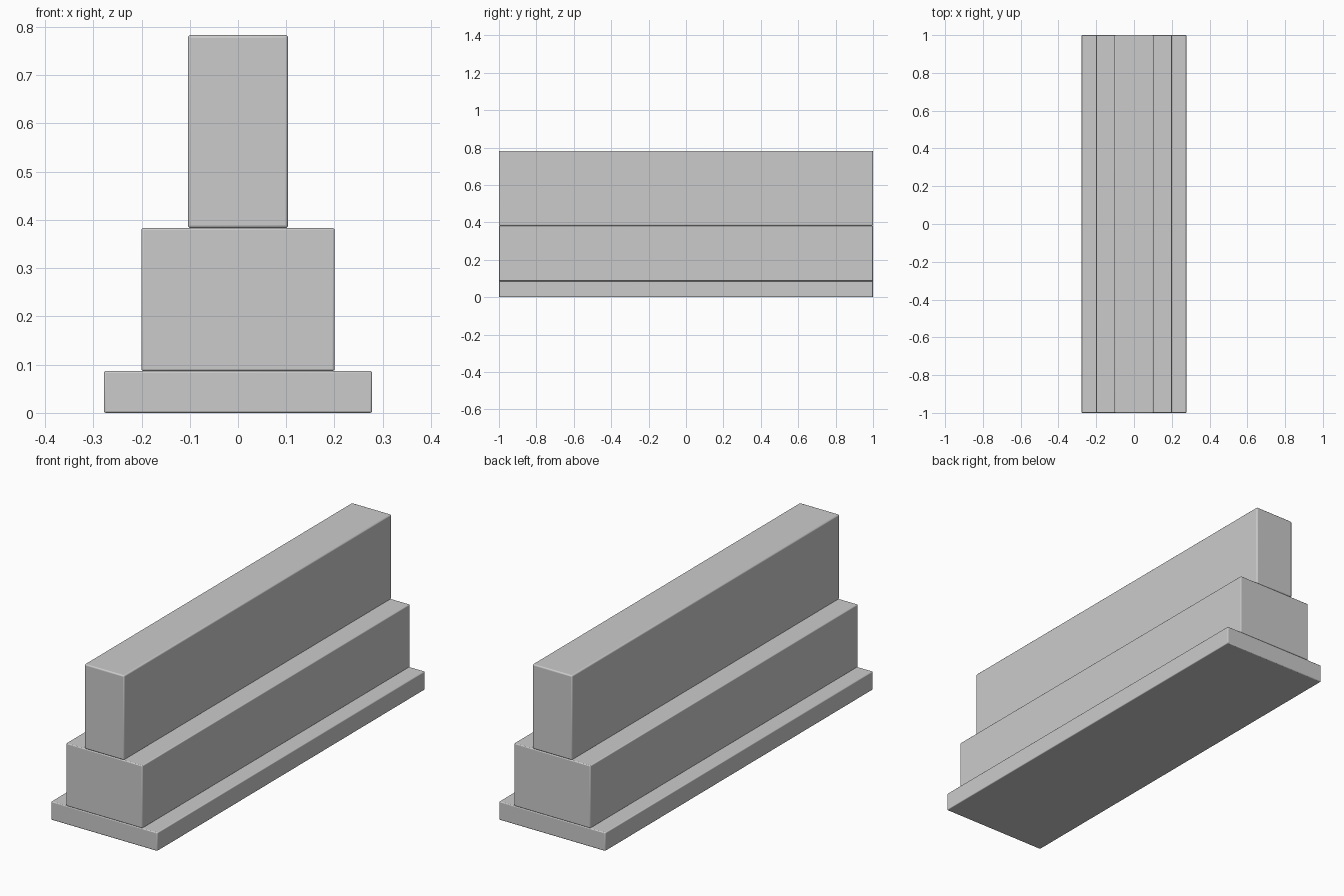
import bpy

if "Cube" in bpy.data.objects:
    bpy.data.objects.remove(bpy.data.objects["Cube"])


def slab(name, half_width, z0, z1, bevel):
    """Full-length block with softly rounded edges."""
    bpy.ops.mesh.primitive_cube_add(size=1, location=(0, 0, (z0 + z1) / 2))
    ob = bpy.context.object
    ob.name = name
    ob.scale = (half_width * 2, 2, z1 - z0)
    bpy.ops.object.transform_apply(location=False, rotation=False, scale=True)
    mod = ob.modifiers.new("rounded_edges", 'BEVEL')
    mod.width = bevel
    mod.segments = 3
    bpy.ops.object.shade_smooth_by_angle()
    return ob


# Stepped wall: wide footing, thick plinth, narrow upper wall
slab("base_footing", 0.278, 0.0, 0.087, 0.004)
slab("middle_plinth", 0.2, 0.087, 0.383, 0.004)
slab("upper_wall", 0.104, 0.383, 0.783, 0.006)
